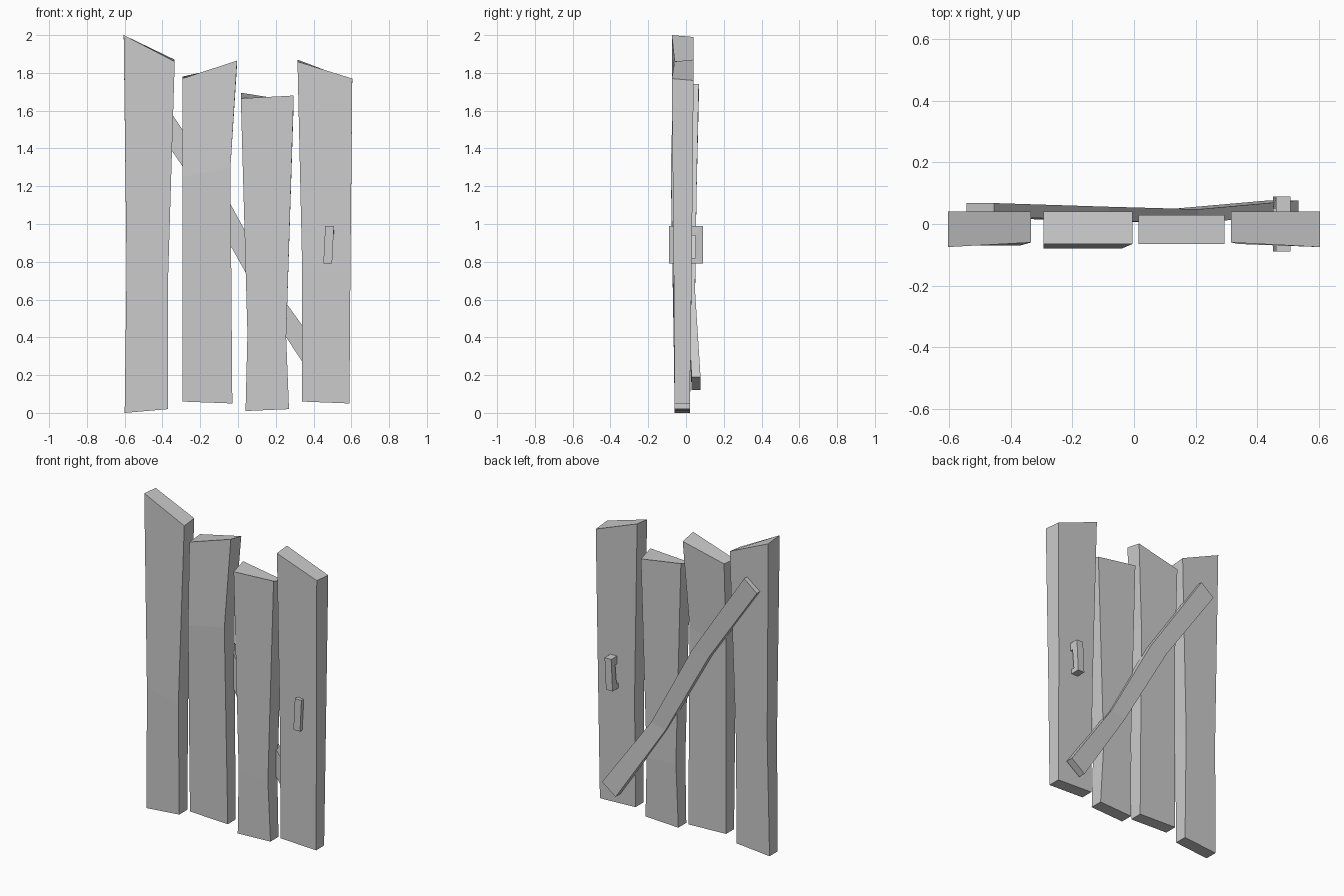
import bpy
import bmesh

default_cube = bpy.data.objects.get("Cube")
if default_cube:
    bpy.data.objects.remove(default_cube, do_unlink=True)

# One flat grey for the whole gate
grey = bpy.data.materials.new("plain grey")
grey.use_nodes = True
grey.diffuse_color = (0.6, 0.6, 0.6, 1)
grey.node_tree.nodes["Principled BSDF"].inputs["Base Color"].default_value = (0.6, 0.6, 0.6, 1)


def loft(name, rings, closed=False):
    """Skin a run of four-cornered rings, capping the ends unless it is closed."""
    bm = bmesh.new()
    loops = [[bm.verts.new(corner) for corner in ring] for ring in rings]
    pairs = list(zip(loops, loops[1:]))
    if closed:
        pairs.append((loops[-1], loops[0]))
    else:
        bm.faces.new(loops[0])
        bm.faces.new(loops[-1])
    for low, high in pairs:
        for i in range(4):
            j = (i + 1) % 4
            bm.faces.new((low[i], low[j], high[j], high[i]))
    bmesh.ops.recalc_face_normals(bm, faces=bm.faces)
    mesh = bpy.data.meshes.new(name)
    bm.to_mesh(mesh)
    bm.free()
    mesh.materials.append(grey)
    part = bpy.data.objects.new(name, mesh)
    bpy.context.collection.objects.link(part)
    return part


def section(right, left, front, back, twist=(0, 0), rise=(0, 0)):
    """Cut through a board: two (x, z) edges, its depth, and offsets per edge.
    twist moves the two front corners, rise lifts the two back corners."""
    (xr, zr), (xl, zl) = right, left
    return [(xr, front + twist[0], zr), (xl, front + twist[1], zl),
            (xl, back, zl + rise[1]), (xr, back, zr + rise[0])]


# Four crooked upright planks, each bent once along its height
loft("plank_far_right", [
    section((-0.6, 0), (-0.37, 0.02), -0.06, 0.02),
    section((-0.59, 0.77), (-0.37, 0.72), -0.07, 0.03),
    section((-0.605, 2), (-0.335, 1.86), -0.06, 0.04, twist=(-0.015, 0), rise=(-0.01, 0.01)),
])
loft("plank_mid_right", [
    section((-0.295, 0.06), (-0.03, 0.05), -0.06, 0.02),
    section((-0.295, 1.25), (-0.04, 1.3), -0.08, 0.02),
    section((-0.295, 1.77), (-0.005, 1.865), -0.065, 0.04, rise=(0.01, -0.02)),
])
loft("plank_mid_left", [
    section((0.04, 0.01), (0.27, 0.02), -0.06, 0.02),
    section((0.05, 0.42), (0.255, 0.4), -0.065, 0.03),
    section((0.015, 1.665), (0.295, 1.68), -0.065, 0.03, rise=(0.03, -0.03)),
])
loft("plank_far_left", [
    section((0.34, 0.06), (0.59, 0.05), -0.06, 0.02),
    section((0.34, 0.75), (0.595, 0.75), -0.065, 0.03),
    section((0.315, 1.86), (0.605, 1.77), -0.06, 0.04, twist=(0, -0.015), rise=(0.01, -0.01)),
])

# Bent diagonal brace nailed across the back
loft("diagonal_brace", [
    section((-0.545, 1.67), (-0.455, 1.74), 0.025, 0.068),
    section((-0.2, 1.17), (-0.08, 1.18), 0.01, 0.056),
    section((0.11, 0.62), (0.21, 0.645), 0.005, 0.048),
    section((0.44, 0.12), (0.535, 0.19), 0.03, 0.077),
])

# Slightly leaning handle: a square ring passing through the plank
outline = [(-1, 0), (1, 0), (1, 1), (-1, 1)]
rings = []
for side, up in outline:
    outer = (side * 0.09, 0.79 + up * 0.2)
    inner = (side * 0.05, 0.82 + up * 0.12)
    x = 0.48 + (up - 0.5) * 0.01
    rings.append([(x + dx, y, z) for dx, (y, z) in
                  ((-0.023, outer), (0.023, outer), (0.023, inner), (-0.023, inner))])
loft("handle", rings, closed=True)
